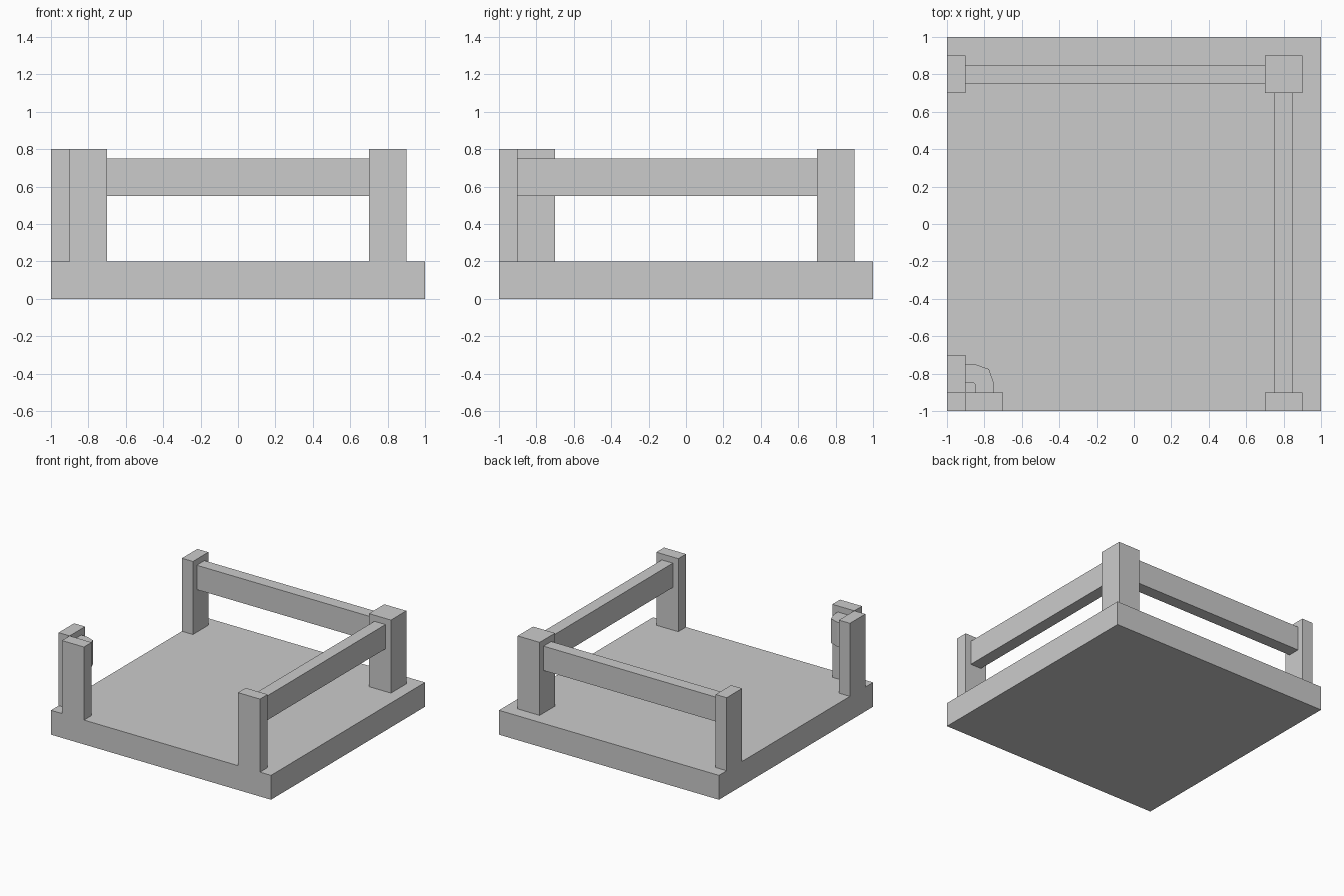
import bpy
import bmesh

if "Cube" in bpy.data.objects:
    bpy.data.objects.remove(bpy.data.objects["Cube"])


def prism(name, outline, z0, z1):
    """Extrude a counter-clockwise plan outline from z0 up to z1."""
    bm = bmesh.new()
    face = bm.faces.new([bm.verts.new((x, y, z0)) for x, y in outline])
    top = bmesh.ops.extrude_face_region(bm, geom=[face], use_keep_orig=True)
    verts = [g for g in top["geom"] if isinstance(g, bmesh.types.BMVert)]
    bmesh.ops.translate(bm, vec=(0, 0, z1 - z0), verts=verts)
    bmesh.ops.recalc_face_normals(bm, faces=bm.faces)
    mesh = bpy.data.meshes.new(name)
    bm.to_mesh(mesh)
    bm.free()
    obj = bpy.data.objects.new(name, mesh)
    bpy.context.collection.objects.link(obj)
    return obj


def box(name, x0, x1, y0, y1, z0, z1):
    return prism(name, [(x0, y0), (x1, y0), (x1, y1), (x0, y1)], z0, z1)


BASE_TOP, POST_TOP = 0.2, 0.8
RAIL_Z = (0.55, 0.75)

# Floor slab
box("floor_slab", -1, 1, -1, 1, 0, BASE_TOP)

# Full corner post, and half posts cut off at the tile edges
posts = {
    "corner_post": (0.7, 0.9, 0.7, 0.9),
    "back_left_half_post": (-1, -0.9, 0.7, 0.9),
    "front_right_half_post": (0.7, 0.9, -1, -0.9),
    "front_left_half_post_side": (-1, -0.9, -0.9, -0.7),
    "front_left_half_post_front": (-0.9, -0.7, -1, -0.9),
}
for name, plan in posts.items():
    box(name, *plan, BASE_TOP, POST_TOP)

# Straight rails
box("back_rail", -0.9, 0.7, 0.75, 0.85, *RAIL_Z)
box("right_rail", 0.75, 0.85, -0.9, 0.7, *RAIL_Z)

# Small faceted rail turning the inner corner
outer = [(-0.75, -0.9), (-0.75, -0.848), (-0.776, -0.776), (-0.848, -0.75), (-0.9, -0.75)]
inner = [(-0.9, -0.85), (-0.857, -0.845), (-0.85, -0.857), (-0.85, -0.9)]
inner[1] = (-0.857, -0.85)
prism("inner_corner_rail", outer + inner, *RAIL_Z)
